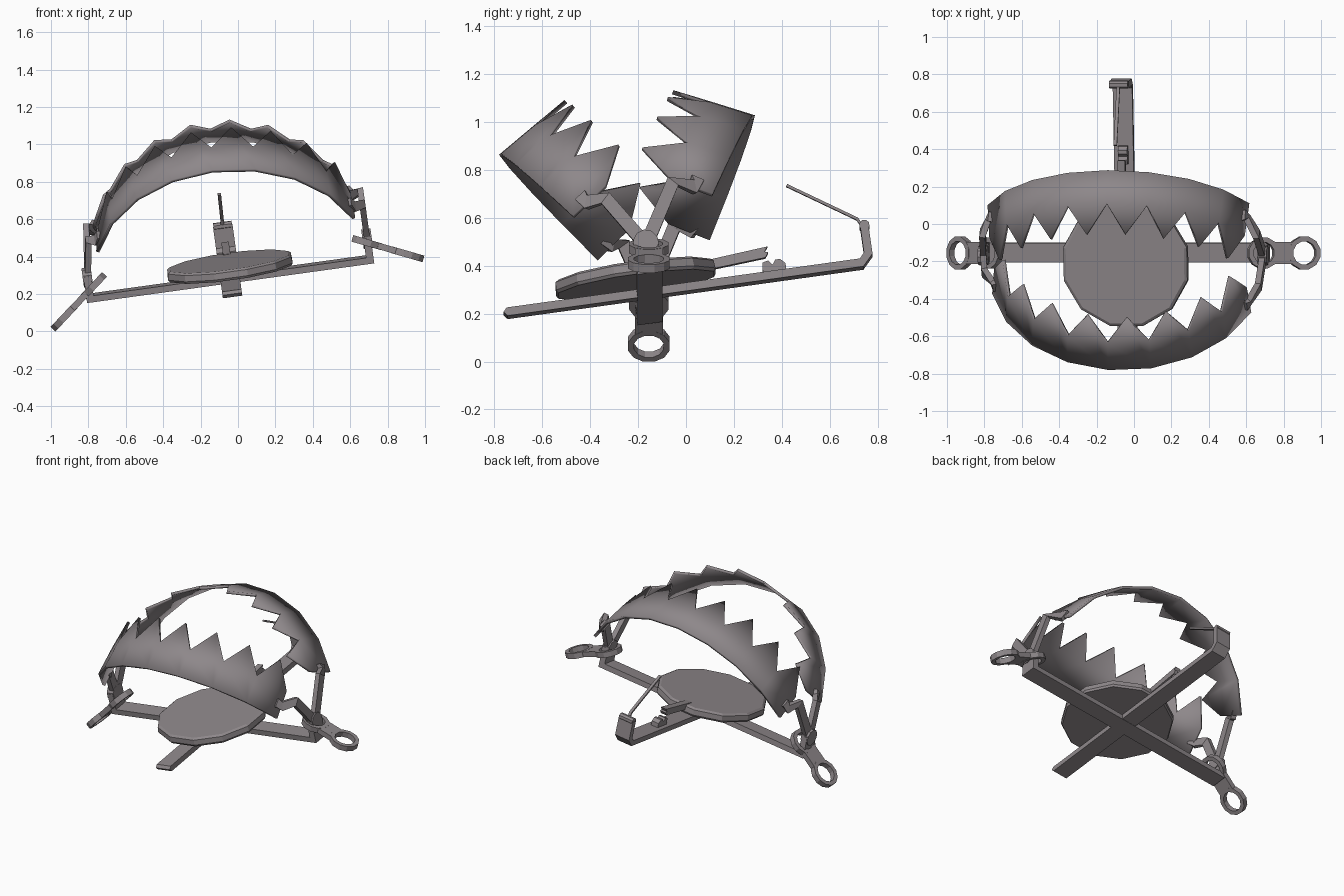
import bpy, bmesh, math
from mathutils import Vector, Matrix

if "Cube" in bpy.data.objects:
    bpy.data.objects.remove(bpy.data.objects["Cube"])

metal = bpy.data.materials.new("warm grey steel")
metal.diffuse_color = (0.27, 0.245, 0.255, 1)
metal.use_nodes = True
metal.node_tree.nodes["Principled BSDF"].inputs["Base Color"].default_value = metal.diffuse_color

# Tilted frame of the whole trap: u along the long bar, v along the cross bar, w up
O = Vector((-0.04, -0.15, 0.265))
EU = Vector((0.99, 0, 0.137)).normalized()
EV = Vector((-0.022, 0.99, 0.137))
EV = (EV - EU * EV.dot(EU)).normalized()
EW = EU.cross(EV)


def frame(a, b, c, o=O):
    m = Matrix((a, b, c)).transposed().to_4x4()
    m.translation = o
    return m


def loc(u, v, w):
    return O + EU * u + EV * v + EW * w


def finish(bm, name):
    bmesh.ops.recalc_face_normals(bm, faces=bm.faces)
    me = bpy.data.meshes.new(name)
    bm.to_mesh(me)
    bm.free()
    me.materials.append(metal)
    ob = bpy.data.objects.new(name, me)
    bpy.context.scene.collection.objects.link(ob)
    return ob


def loft(name, rings, caps=True):
    """Join equal-length closed rings of points; caps=False closes the loop of rings."""
    bm = bmesh.new()
    vs = [[bm.verts.new(p) for p in r] for r in rings]
    n = len(vs[0])
    pairs = list(zip(vs, vs[1:])) + ([] if caps else [(vs[-1], vs[0])])
    for a, b in pairs:
        for i in range(n):
            j = (i + 1) % n
            bm.faces.new((a[i], a[j], b[j], b[i]))
    if caps:
        bm.faces.new(vs[0])
        bm.faces.new(vs[-1])
    return finish(bm, name)


def prism(name, pts, depth, m):
    return loft(name, [[m @ Vector((x, y, s * depth / 2)) for x, y in pts] for s in (-1, 1)])


def circle(r, n, x=0, y=0, turn=0.5):
    return [(x + r * math.cos(2 * math.pi * (i + turn) / n),
             y + r * math.sin(2 * math.pi * (i + turn) / n)) for i in range(n)]


def sweep(name, pts, side, wa, wb):
    """Rectangular bar along a path."""
    pts = [Vector(p) for p in pts]
    rings = []
    for i, p in enumerate(pts):
        t = (pts[min(i + 1, len(pts) - 1)] - pts[max(i - 1, 0)]).normalized()
        a = (side - t * side.dot(t)).normalized()
        b = t.cross(a)
        rings.append([p + a * wa * x + b * wb * y for x, y in ((-1, -1), (1, -1), (1, 1), (-1, 1))])
    return loft(name, rings)


def ring(name, r_out, r_in, h, m, x=0, n=12):
    loops = [(r_out, -h), (r_out, h), (r_in, h), (r_in, -h)]
    return loft(name, [[m @ Vector((px, py, z / 2)) for px, py in circle(r, n, x)]
                       for r, z in loops], caps=False)


UW = frame(EU, EW, -EV)
VW = frame(EV, EW, EU)

# Base bars: long bar with upturned ends, cross bar with raised back end
prism("long_bar", [(-.775, 0), (.775, 0), (.775, .14), (.735, .14), (.735, .035),
                   (-.735, .035), (-.735, .14), (-.775, .14)], .105, UW)
prism("cross_bar", [(-.6, .002), (.9, .002), (.945, .05), (.945, .175), (.91, .175),
                    (.91, .06), (.89, .037), (-.6, .037), (-.615, .02)], .105, VW)

# Rounded hinge heads on the upturned ends
for side, s in (("left", -1), ("right", 1)):
    prism(side + "_hinge_head", circle(.053, 10, 0, .13), .05, frame(EV, EW, EU, loc(s * .755, 0, 0)))

# Pressure plate and its post
rings = []
for r, w in ((.34, .062), (.348, .075), (.345, .108), (.33, .118)):
    rings.append([loc(x, y, w) for x, y in circle(r, 12, .007, -.05)])
loft("pressure_plate", rings)
prism("plate_post", circle(.05, 8), .05, frame(EU, EV, EW, loc(0, 0, .05)))

# Trigger lever and catch
prism("trigger_lever", [(.22, .08), (.50, .10), (.515, .12), (.50, .125), (.515, .145), (.22, .12)],
      .04, VW)
prism("catch", [(.48, .03), (.58, .03), (.58, .065), (.56, .085), (.54, .085), (.525, .065),
                (.51, .085), (.485, .08)], .05, VW)

# Latch rod hinged on the raised end
prism("latch_hinge", circle(.022, 8, .928, .175), .10, VW)
sweep("latch_rod", [(-.085, .75, .545), (-.085, .715, .595), (-.10, .42, .735)], EU, .009, .006)


# Toothed jaws: eight flat facets, one tooth on each
def jaw(name, left, right, apex_y, apex_z, elbows):
    L, R = Vector(left), Vector(right)
    mid, c = (L + R) / 2, (R - L).normalized()
    half = (R - L).length / 2
    d = Vector((0, apex_y, apex_z)) - Vector((0, mid.y, mid.z))
    d.x = -(d.y * c.y + d.z * c.z) / c.x
    sag = d.length
    d.normalize()
    n = c.cross(d)
    if n.z < 0:
        n = -n
    rad = (half * half + sag * sag) / (2 * sag)
    ctr = mid - d * (rad - sag)
    phi = math.asin(min(1, half / rad))
    bm = bmesh.new()
    base, dip, rays = [], [], []
    for i in range(9):
        a = phi * (i / 4 - 1)
        ray = c * math.sin(a) + d * math.cos(a)
        p = ctr + ray * rad
        rays.append(ray)
        base.append(bm.verts.new(p))
        dip.append(bm.verts.new(p + (n - ray * .1) * .185))
    for i in range(8):
        tip = bm.verts.new((base[i].co + base[i + 1].co) / 2
                           + (n - (rays[i] + rays[i + 1]) * .05) * .35)
        bm.faces.new((base[i], base[i + 1], dip[i + 1], tip, dip[i]))
    ob = finish(bm, name)
    mod = ob.modifiers.new("thickness", 'SOLIDIFY')
    mod.thickness, mod.offset = .018, 0
    bpy.ops.object.select_all(action='DESELECT')
    bpy.context.view_layer.objects.active = ob
    ob.select_set(True)
    bpy.ops.object.shade_smooth_by_angle(angle=math.radians(30))
    # Bent arms from the hinges to the ends of the band
    for side, s, end, ray, elbow in (("left", -1, L, rays[0], elbows[0]),
                                     ("right", 1, R, rays[8], elbows[1])):
        target = end + n * .085
        inner = target + (d * .04 + c * (-s) * .02)
        sweep(name + "_" + side + "_arm", [loc(s * .755, 0, .12), elbow, target, inner],
              EU, .016, .028)


jaw("front_jaw", (-.75, -.37, .425), (.62, -.47, .604), -.775, .857,
    ((-.80, -.26, .49), (.665, -.335, .68)))
jaw("back_jaw", (-.775, .10, .51), (.61, .11, .695), .285, 1.02,
    ((-.81, -.05, .56), (.655, -.055, .75)))

# Chain links: two eyes joined by a narrower neck
Y = Vector((0, 1, 0))
for side, eye_a, eye_b in (("left", (-.77, -.155, .245), (-.93, -.155, .075)),
                           ("right", (.69, -.155, .475), (.908, -.155, .412))):
    A, B = Vector(eye_a), Vector(eye_b)
    ax = (B - A).normalized()
    m = frame(ax, Y, ax.cross(Y), A)
    gap = (B - A).length
    ring(side + "_link_hinge_eye", .085, .058, .036, m)
    ring(side + "_link_end_eye", .09, .064, .036, m, gap)
    x0, x1 = .06, gap - .066
    prism(side + "_link_neck", [(x0, -.058), (x1, -.058), (x1, .058), (x0, .058)], .034, m)
